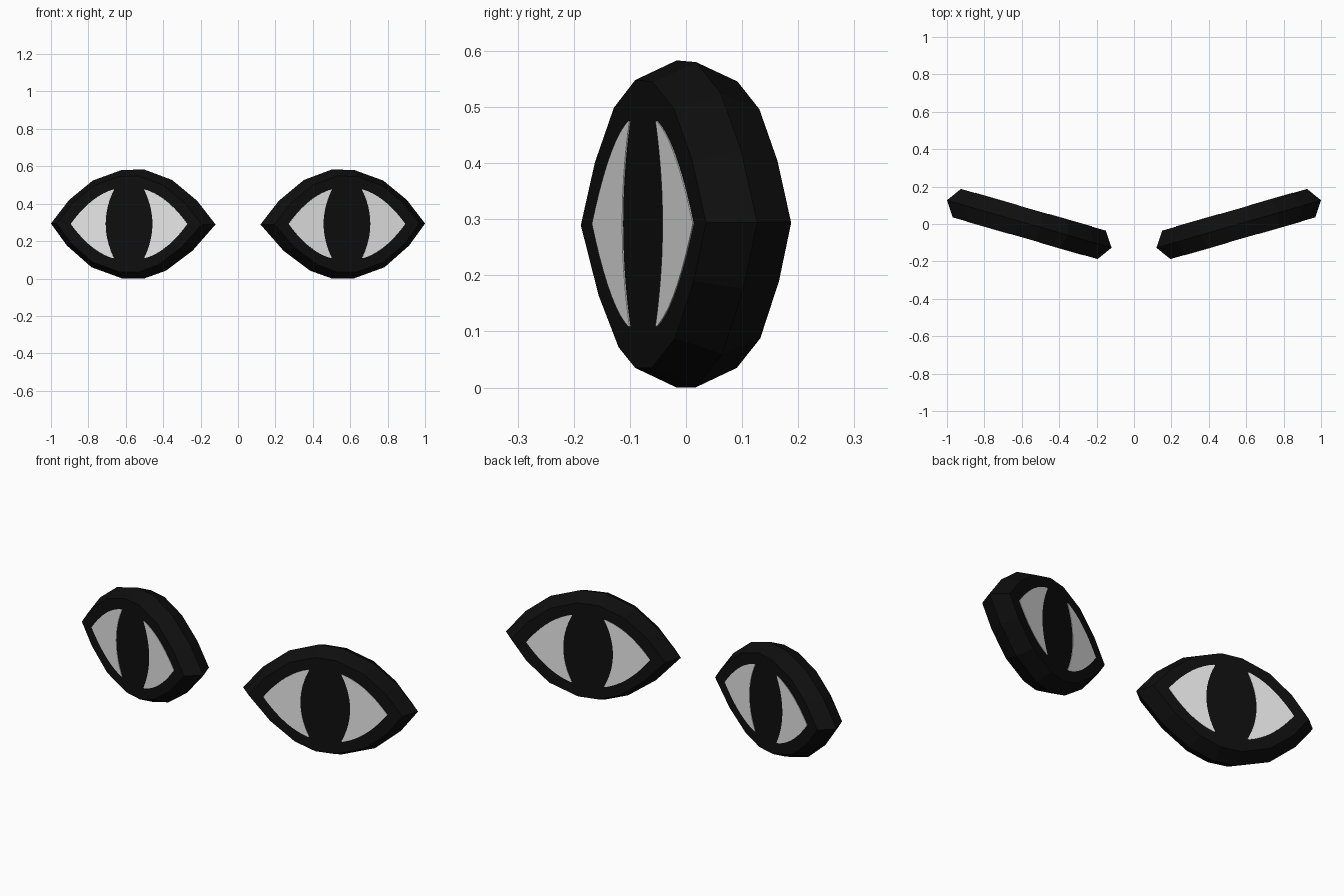
import bpy, bmesh, math
from mathutils import Matrix

if "Cube" in bpy.data.objects:
    bpy.data.objects.remove(bpy.data.objects["Cube"])

def material(name, c):
    m = bpy.data.materials.new(name)
    m.diffuse_color = (c, c, c, 1)
    m.use_nodes = True
    m.node_tree.nodes["Principled BSDF"].inputs["Base Color"].default_value = m.diffuse_color
    return m

black = material("black", 0.0045)
white = material("eye white", 0.8)

ANGLE = math.atan(0.288)
HALF_T = 0.079          # half thickness of the slab
FACE = 0.88             # flat faces are smaller than the middle ridge

# Almond outline of the middle ridge (along, up)
OUTLINE = [(-.458, -.003), (-.355, .124), (-.216, .235), (-.06, .291), (.065, .288),
           (.225, .232), (.357, .128), (.458, .002), (.369, -.116), (.232, -.232),
           (.06, -.292), (-.06, -.292), (-.182, -.25), (-.328, -.145)]

def finish(name, bm, side, mat):
    """Turn the part into place; side -1 mirrors it to the left."""
    bm.transform(Matrix.Diagonal((side, 1, 1, 1))
                 @ Matrix.Translation((0.56, 0, 0.292))
                 @ Matrix.Rotation(ANGLE, 4, 'Z'))
    bmesh.ops.recalc_face_normals(bm, faces=bm.faces)
    me = bpy.data.meshes.new(name)
    bm.to_mesh(me)
    bm.free()
    me.materials.append(mat)
    bpy.context.collection.objects.link(bpy.data.objects.new(name, me))

def eye_body(name, side):
    bm = bmesh.new()
    rings = [[bm.verts.new((u * s, v, h * s)) for u, h in OUTLINE]
             for s, v in ((FACE, -HALF_T), (1, 0), (FACE, HALF_T))]
    n = len(OUTLINE)
    for a, b in zip(rings, rings[1:]):
        for i in range(n):
            j = (i + 1) % n
            bm.faces.new((a[i], a[j], b[j], b[i]))
    bm.faces.new(rings[0])
    bm.faces.new(rings[2])
    finish(name, bm, side, black)

def eye_white(name, side, half, front):
    """Thin plate between the almond edge and the slit pupil."""
    bm = bmesh.new()
    top, steps, rows = 0.183, 20, []
    for i in range(steps + 1):
        h = top * math.sin(math.pi * (i / steps - 0.5))
        inner = 0.13 - 0.045 * (h / 0.18) ** 2
        outer = 0.325 * (1 - abs(h) / 0.195) ** (1 / 2.2)
        outer = max(outer, inner + 0.004)
        rows.append([bm.verts.new((half * u, front * (HALF_T + d), h))
                     for u, d in ((inner, .002), (outer, .002), (outer, -.002), (inner, -.002))])
    for a, b in zip(rows, rows[1:]):
        for i in range(4):
            j = (i + 1) % 4
            bm.faces.new((a[i], a[j], b[j], b[i]))
    bm.faces.new(rows[0])
    bm.faces.new(rows[-1])
    finish(name, bm, side, white)

# Both eyes, with whites on the front and back faces
for side, label in ((1, "right"), (-1, "left")):
    eye_body(f"{label}_eye", side)
    for front, face in ((-1, "front"), (1, "back")):
        for half, part in ((-1, "inner"), (1, "outer")):
            eye_white(f"{label}_{face}_{part}_white", side, half, front)
